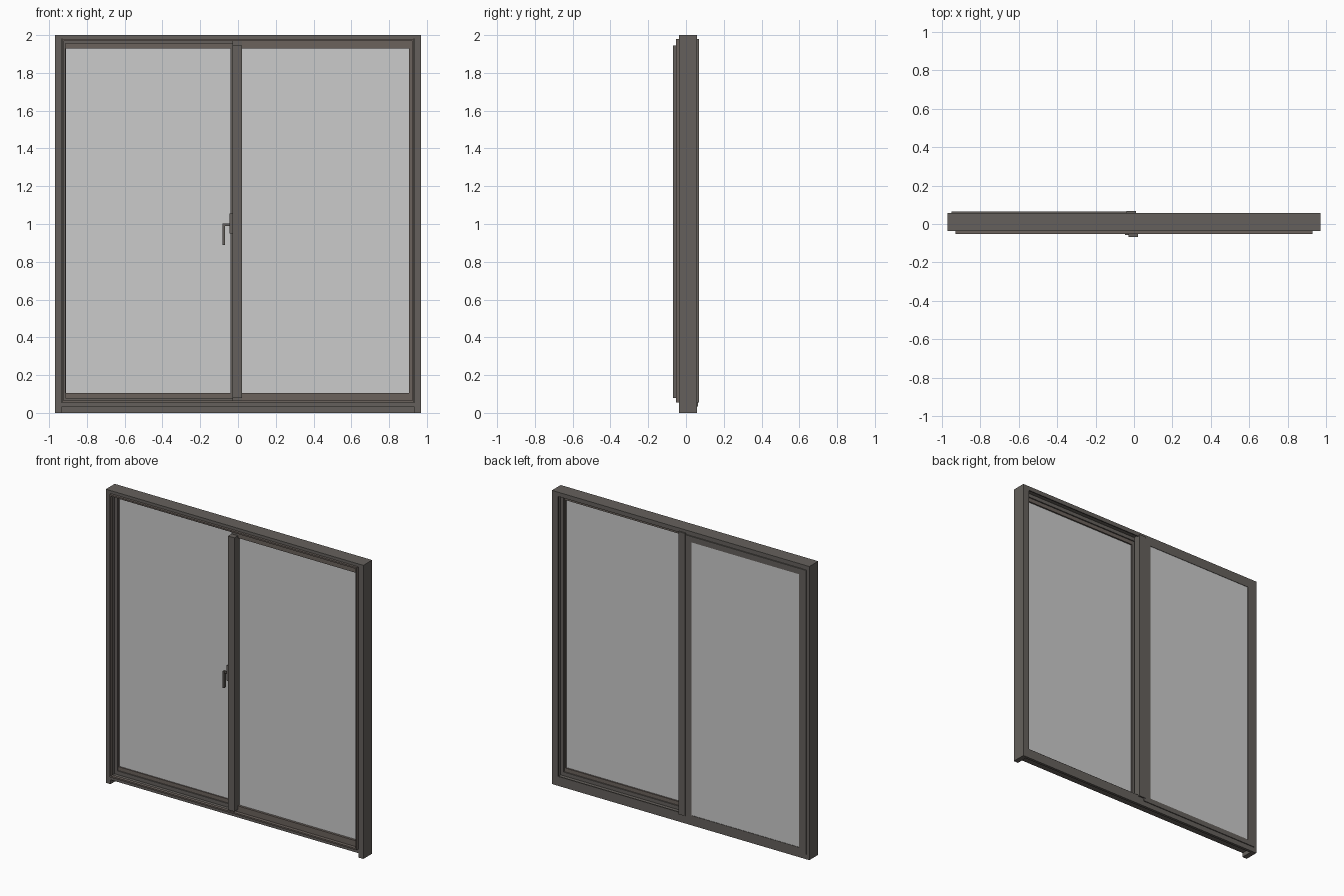
import bpy
import bmesh

if "Cube" in bpy.data.objects:
    bpy.data.objects.remove(bpy.data.objects["Cube"])


def material(name, color):
    m = bpy.data.materials.new(name)
    m.use_nodes = True
    m.diffuse_color = (*color, 1)
    m.node_tree.nodes["Principled BSDF"].inputs["Base Color"].default_value = (*color, 1)
    return m


BRONZE = material("dark bronze", (0.13, 0.118, 0.107))
WARM = material("warm bronze", (0.148, 0.123, 0.108))
GLASS = material("pale grey glass", (0.6, 0.6, 0.6))


def part(name, mat, *boxes):
    """One object made of boxes, each given as x, y and z ranges."""
    bm = bmesh.new()
    for spans in boxes:
        verts = bmesh.ops.create_cube(bm, size=1)["verts"]
        for v in verts:
            v.co = [a if c < 0 else b for c, (a, b) in zip(v.co, spans)]
    mesh = bpy.data.meshes.new(name)
    bm.to_mesh(mesh)
    bm.free()
    mesh.materials.append(mat)
    ob = bpy.data.objects.new(name, mesh)
    bpy.context.collection.objects.link(ob)
    return ob


def ring(name, mat, x, y, z, side, low, high):
    """Rectangular frame: two full-height sides with rails between them."""
    inner = (x[0] + side, x[1] - side)
    return part(name, mat,
                ((x[0], inner[0]), y, z), ((inner[1], x[1]), y, z),
                (inner, y, (z[0], z[0] + low)), (inner, y, (z[1] - high, z[1])))


DEPTH = (-0.037, 0.058)

# Outer frame
for side, s in (("left", 1), ("right", -1)):
    part(side + "_jamb", BRONZE, (sorted((s * 0.935, s * 0.97)), DEPTH, (0, 2)))
part("head", BRONZE, ((-0.935, 0.935), DEPTH, (1.98, 2)))
part("sill", BRONZE,
     ((-0.935, 0.935), DEPTH, (0.03, 0.055)),
     ((-0.935, 0.935), (0.04, 0.058), (0, 0.03)))

# Projecting lip around the front opening
ring("front_lip", WARM, (-0.93, 0.93), (-0.053, -0.03), (0.055, 1.98), 0.007, 0.01, 0.01)

# Track ribs dividing the two sliding channels, and the back stop
ring("middle_track", BRONZE, (-0.935, 0.935), (0.006, 0.014), (0.05, 1.985), 0.022, 0.03, 0.03)
ring("back_stop", BRONZE, (-0.935, 0.935), (0.05, 0.058), (0.05, 1.985), 0.012, 0.014, 0.014)

# Inner sash on the left half
part("inner_sash", WARM,
     ((0.02, 0.93), (-0.03, 0.004), (0.055, 0.105)),
     ((0.02, 0.93), (-0.03, 0.004), (1.93, 1.98)),
     ((0.905, 0.93), (-0.03, 0.004), (0.105, 1.93)))
part("inner_meeting_stile", BRONZE,
     ((-0.028, 0.02), (-0.068, -0.03), (0.08, 1.945)),
     ((-0.028, 0.02), (-0.03, 0.004), (0.055, 1.98)))
part("inner_glass", GLASS, ((0.015, 0.91), (-0.014, -0.006), (0.1, 1.935)))

# Outer sash on the right half
part("outer_sash", WARM,
     ((-0.93, -0.04), (0.016, 0.05), (0.055, 0.105)),
     ((-0.93, -0.04), (0.016, 0.05), (1.93, 1.98)),
     ((-0.93, -0.91), (0.016, 0.05), (0.105, 1.93)))
part("outer_meeting_stile", BRONZE, ((-0.04, 0.01), (0.016, 0.068), (0.055, 1.98)))
part("outer_glass", GLASS, ((-0.915, -0.035), (0.024, 0.032), (0.1, 1.935)))

# Thin facing and pane on the back of the outer sash
ring("back_facing", BRONZE, (-0.95, -0.03), (0.05, 0.064), (0.035, 1.97), 0.055, 0.035, 0.04)
part("back_pane", GLASS, ((-0.9, -0.035), (0.054, 0.061), (0.065, 1.935)))

# Latch handle on the edge of the meeting stile
part("latch_plate", BRONZE, ((-0.046, -0.028), (-0.056, -0.02), (0.95, 1.055)))
part("latch_lever", BRONZE,
     ((-0.082, -0.046), (-0.046, -0.034), (0.99, 1.003)),
     ((-0.082, -0.07), (-0.05, -0.03), (0.89, 1.003)))
